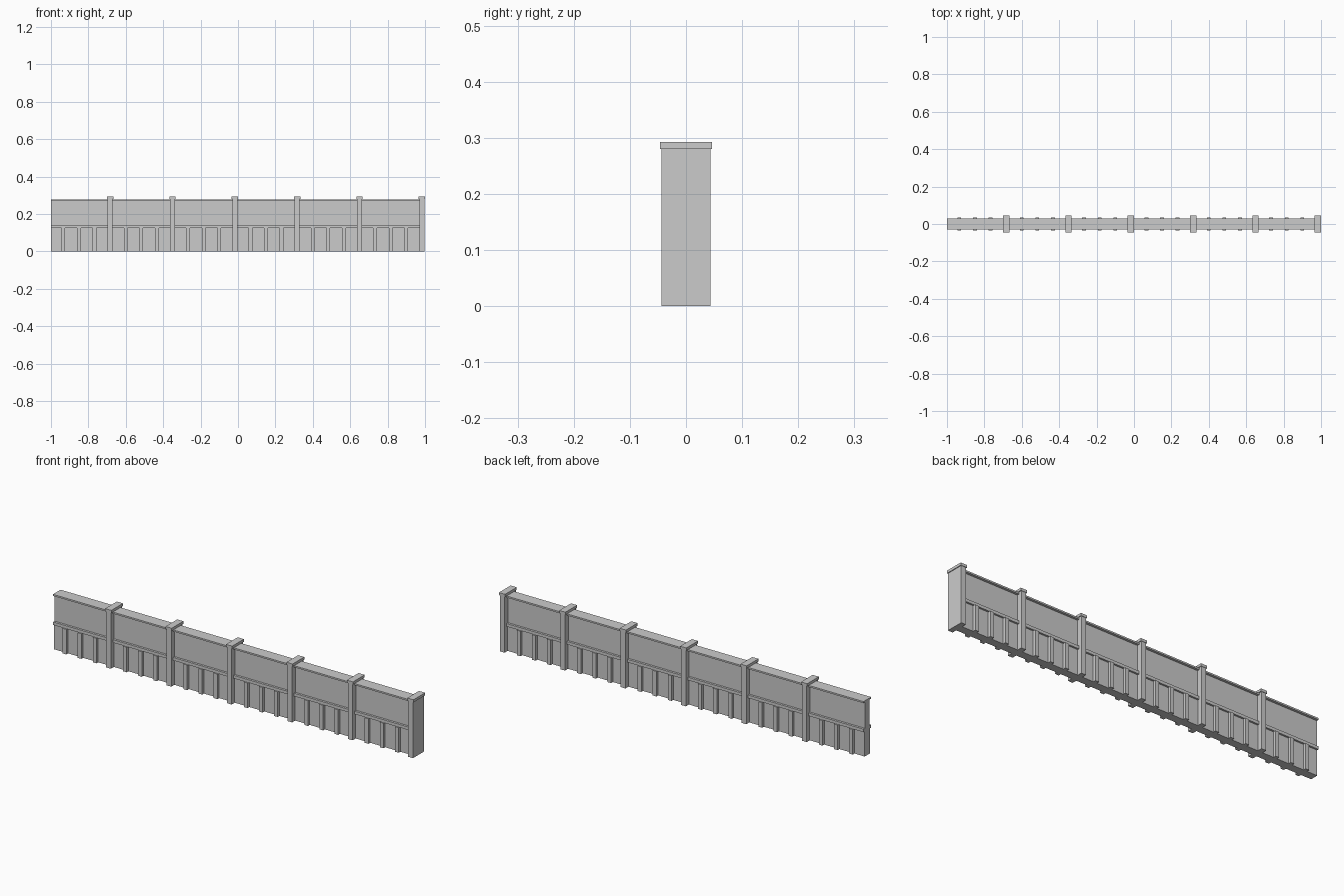
import bpy

cube = bpy.data.objects.get("Cube")
if cube:
    bpy.data.objects.remove(cube)

grey = bpy.data.materials.new("concrete_grey")
grey.use_nodes = True
grey.diffuse_color = (0.6, 0.6, 0.6, 1)
grey.node_tree.nodes["Principled BSDF"].inputs["Base Color"].default_value = grey.diffuse_color


def prism(name, profile, x0, x1):
    """Extrude a (y, z) profile along x."""
    n = len(profile)
    verts = [(x, y, z) for x in (x0, x1) for y, z in profile]
    faces = [tuple(range(n))[::-1], tuple(range(n, 2 * n))]
    faces += [(i, (i + 1) % n, (i + 1) % n + n, i + n) for i in range(n)]
    mesh = bpy.data.meshes.new(name)
    mesh.from_pydata(verts, [], faces)
    mesh.materials.append(grey)
    obj = bpy.data.objects.new(name, mesh)
    bpy.context.collection.objects.link(obj)
    return obj


def box(name, x0, x1, half_y, z0, z1):
    return prism(name, [(-half_y, z0), (half_y, z0), (half_y, z1), (-half_y, z1)], x0, x1)


# Long wall with its rails
END = 0.98
box("upper_wall", -1, END, 0.018, 0.13, 0.272)
box("lower_wall", -1, END, 0.02, 0, 0.13)
box("middle_rail", -1, END, 0.029, 0.125, 0.14)
box("top_rail", -1, END, 0.03, 0.27, 0.278)

BAY = 1 / 3
for bay in range(6):
    centre = -1 + BAY * (bay + 1) - 0.017
    # Post and its cap
    box("post", centre - 0.013, centre + 0.013, 0.044, 0, 0.28)
    box("post_cap", centre - 0.017, centre + 0.017, 0.046, 0.28, 0.293)
    # Ribs on both faces of the lower wall
    for k in range(1, 4):
        x = centre - k * BAY / 4
        box("rib", x - 0.01, x + 0.01, 0.034, 0, 0.125)
